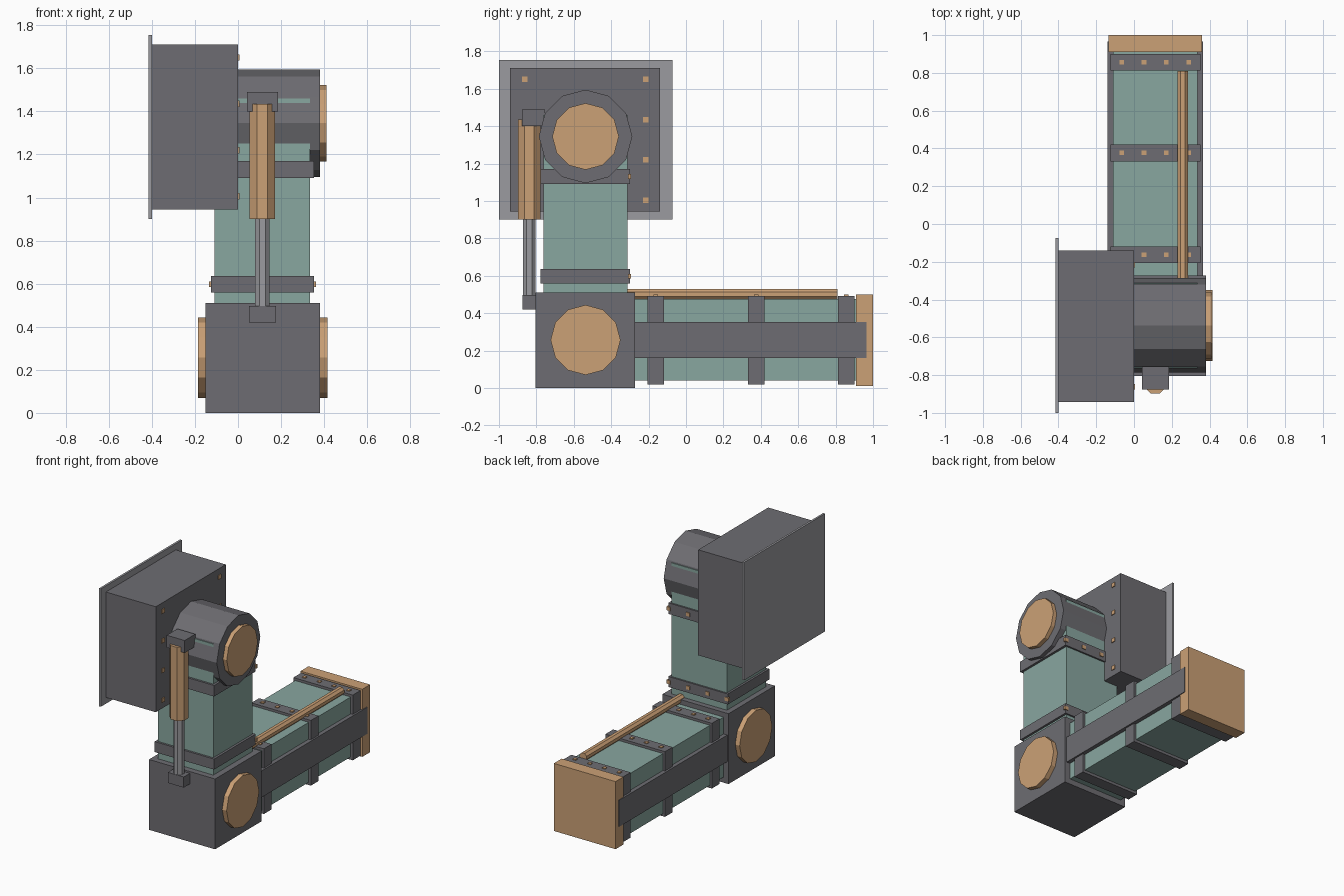
import bpy, bmesh, math
from mathutils import Matrix

if "Cube" in bpy.data.objects:
    bpy.data.objects.remove(bpy.data.objects["Cube"])


def material(name, rgb):
    m = bpy.data.materials.new(name)
    m.diffuse_color = (*rgb, 1)
    m.use_nodes = True
    m.node_tree.nodes["Principled BSDF"].inputs["Base Color"].default_value = m.diffuse_color
    return m


GREY = material("dark_grey", (0.155, 0.152, 0.168))
LIGHT = material("light_grey", (0.33, 0.33, 0.35))
TEAL = material("soft_teal", (0.25, 0.385, 0.35))
TAN = material("copper_tan", (0.60, 0.355, 0.18))


def finish(name, bm, mat):
    bmesh.ops.recalc_face_normals(bm, faces=bm.faces)
    mesh = bpy.data.meshes.new(name)
    bm.to_mesh(mesh)
    bm.free()
    mesh.materials.append(mat)
    ob = bpy.data.objects.new(name, mesh)
    bpy.context.collection.objects.link(ob)
    return ob


def add_box(bm, x, y, z):
    """Add a box given its (min, max) range on each axis."""
    size = Matrix.Diagonal((x[1] - x[0], y[1] - y[0], z[1] - z[0], 1))
    mid = Matrix.Translation((sum(x) / 2, sum(y) / 2, sum(z) / 2))
    bmesh.ops.create_cube(bm, size=1, matrix=mid @ size)


def box(name, x, y, z, mat):
    bm = bmesh.new()
    add_box(bm, x, y, z)
    return finish(name, bm, mat)


def cylinder(name, axis, span, centre, r, sides, mat, turn=0.0):
    """Prism along an axis; centre holds the two other coordinates in order."""
    bm = bmesh.new()
    c = list(centre)
    c.insert("XYZ".index(axis), (span[0] + span[1]) / 2)
    rot = {"X": Matrix.Rotation(math.pi / 2, 4, "Y"),
           "Y": Matrix.Rotation(math.pi / 2, 4, "X"),
           "Z": Matrix.Identity(4)}[axis]
    bmesh.ops.create_cone(bm, cap_ends=True, segments=sides, radius1=r, radius2=r,
                          depth=span[1] - span[0],
                          matrix=Matrix.Translation(c) @ rot @ Matrix.Rotation(turn, 4, "Z"))
    return finish(name, bm, mat)


def bolts(name, points, half):
    bm = bmesh.new()
    for p in points:
        add_box(bm, *[(c - h, c + h) for c, h in zip(p, half)])
    return finish(name, bm, TAN)


ARM_X = (-0.11, 0.335)
STRAP_X = (-0.125, 0.352)
HUB_Y = -0.537
OCT = math.pi / 8

# Elbow block with a round cap on each side
box("elbow_block", (-0.15, 0.38), (-0.805, -0.273), (0, 0.51), GREY)
cylinder("elbow_cap_left", "X", (-0.185, -0.14), (HUB_Y, 0.257), 0.187, 12, TAN)
cylinder("elbow_cap_right", "X", (0.37, 0.415), (HUB_Y, 0.257), 0.187, 12, TAN)

# Upright arm with two bolted collars
box("upright_arm", ARM_X, (-0.762, -0.312), (0.50, 1.46), TEAL)
for i, (z0, z1) in enumerate([(0.56, 0.636), (1.09, 1.17)], 1):
    box(f"collar_{i}", STRAP_X, (-0.777, -0.30), (z0, z1), GREY)
    bolts(f"collar_bolts_{i}",
          [(-0.12 + k * 0.156, -0.302, (z0 + z1) / 2) for k in range(4)],
          (0.015, 0.008, 0.013))

# Shoulder drum and its cap
cylinder("shoulder_drum", "X", (-0.15, 0.38), (HUB_Y, 1.345), 0.25, 12, GREY)
cylinder("shoulder_cap", "X", (0.37, 0.41), (HUB_Y, 1.345), 0.178, 12, TAN)

# Mounting box with a wider back plate and bolts on its inner face
box("mount_box", (-0.40, 0), (-0.942, -0.14), (0.945, 1.71), GREY)
box("mount_plate", (-0.415, -0.40), (-1, -0.073), (0.90, 1.755), LIGHT)
bolts("mount_bolts",
      [(0, y, 1.005 + k * 0.215) for y in (-0.862, -0.215) for k in range(4)],
      (0.006, 0.015, 0.015))

# Piston on the front
box("piston_foot", (0.05, 0.177), (-0.875, -0.78), (0.42, 0.497), GREY)
box("piston_head", (0.042, 0.186), (-0.877, -0.755), (1.40, 1.49), GREY)
cylinder("piston_rod", "Z", (0.45, 0.95), (0.113, -0.838), 0.037, 8, LIGHT, OCT)
cylinder("piston_sleeve", "Z", (0.90, 1.435), (0.113, -0.838), 0.064, 8, TAN, OCT)

# Lower arm with straps, strap bolts, side rails and end cap
box("lower_arm", ARM_X, (-0.30, 0.92), (0.04, 0.475), TEAL)
for i, y in enumerate((-0.162, 0.376, 0.857), 1):
    box(f"strap_{i}", STRAP_X, (y - 0.044, y + 0.044), (0.02, 0.493), GREY)
    bolts(f"strap_bolts_{i}", [(-0.065 + k * 0.118, y, 0.493) for k in range(4)],
          (0.012, 0.012, 0.006))
box("side_rail_left", (-0.14, -0.105), (-0.28, 0.965), (0.16, 0.353), GREY)
box("side_rail_right", (0.33, 0.365), (-0.28, 0.965), (0.16, 0.353), GREY)
box("end_cap", (-0.135, 0.36), (0.91, 1.0), (0.01, 0.50), TAN)

# Conduit along the top of the lower arm
cylinder("top_conduit", "Y", (-0.318, 0.81), (0.258, 0.502), 0.03, 8, TAN, OCT)
